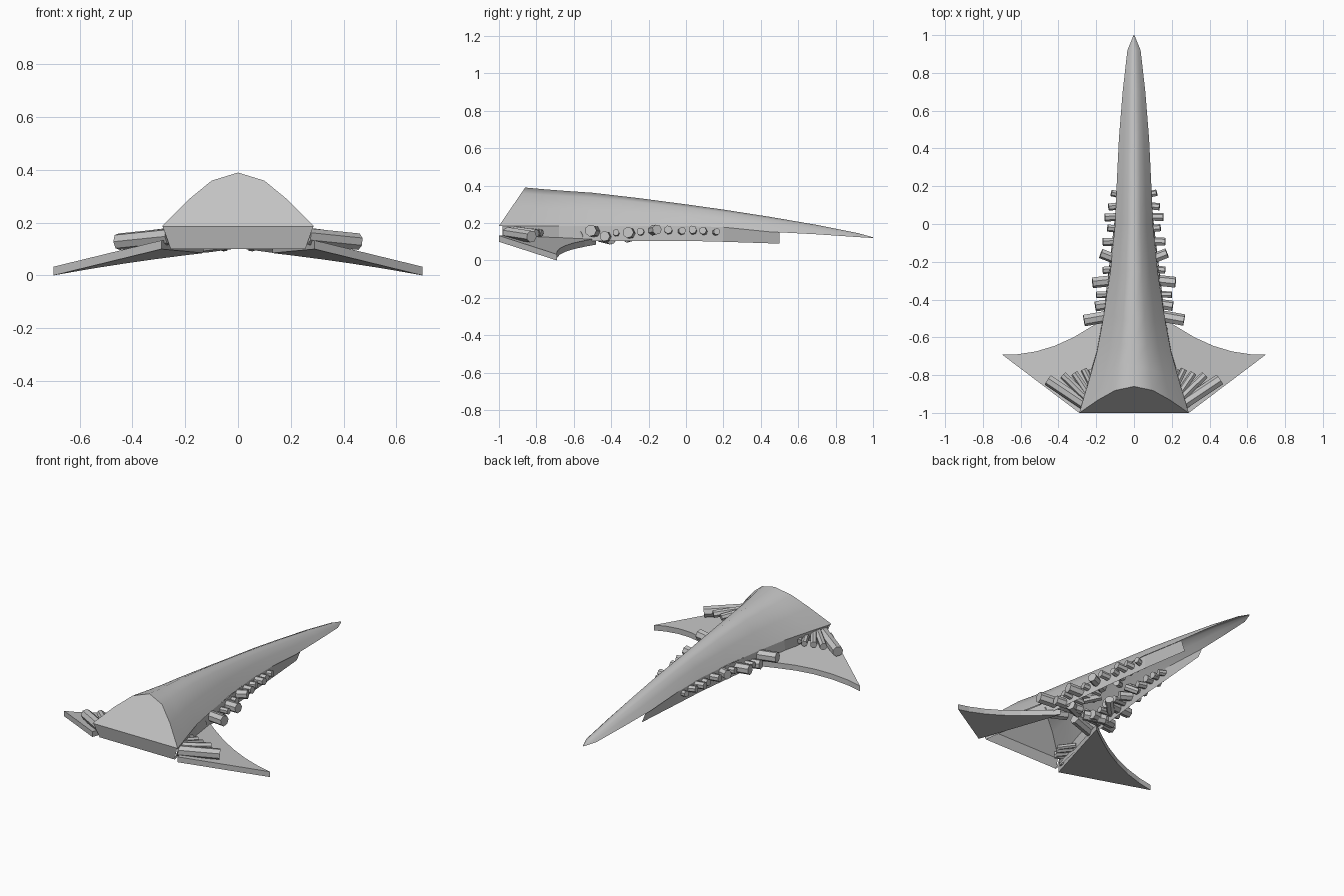
import bpy
import math
from mathutils import Vector

if "Cube" in bpy.data.objects:
    bpy.data.objects.remove(bpy.data.objects["Cube"])

grey = bpy.data.materials.new("plain grey")
grey.diffuse_color = (0.55, 0.55, 0.55, 1)
grey.use_nodes = True
grey.node_tree.nodes["Principled BSDF"].inputs["Base Color"].default_value = grey.diffuse_color


def mesh_object(name, verts, faces, smooth=False):
    me = bpy.data.meshes.new(name)
    me.from_pydata(verts, [], faces)
    me.materials.append(grey)
    ob = bpy.data.objects.new(name, me)
    bpy.context.collection.objects.link(ob)
    if smooth:
        for p in me.polygons:
            p.use_smooth = True
    return ob


def rod(name, a, b, r, sides=7):
    """Prism from point a to point b, mirrored to both sides."""
    for s, tag in ((1, "right"), (-1, "left")):
        p, q = Vector((a[0] * s, a[1], a[2])), Vector((b[0] * s, b[1], b[2]))
        rot = (q - p).to_track_quat('Z', 'Y')
        ring = [rot @ Vector((r * math.cos(t), r * math.sin(t), 0))
                for t in (2 * math.pi * i / sides for i in range(sides))]
        verts = [p + v for v in ring] + [q + v for v in ring]
        faces = [(i, (i + 1) % sides, sides + (i + 1) % sides, sides + i) for i in range(sides)]
        faces += [tuple(reversed(range(sides))), tuple(range(sides, 2 * sides))]
        mesh_object(name + "_" + tag, verts, faces)


# Open arched hull: y at the edge, half width, edge height, ridge height, ridge set-forward
stations = [(-1.0, .29, .185, .39, .14), (-.85, .245, .185, .38, .10), (-.68, .197, .185, .371, .05),
            (-.5, .163, .185, .362, 0), (-.25, .125, .185, .333, 0), (0, .10, .185, .30, 0),
            (.2, .092, .178, .272, 0), (.45, .08, .153, .233, 0), (.7, .06, .14, .19, 0),
            (.92, .035, .125, .146, 0), (1.0, .002, .12, .124, 0)]
half = [(1, 0), (.655, .49), (.345, .85)]
arch = [(-u, h) for u, h in half] + [(0, 1)] + [(u, h) for u, h in reversed(half)]
n = len(arch)
verts = [(u * w, y + s * h, ze + (zt - ze) * h)
         for y, w, ze, zt, s in stations for u, h in arch]
faces = [(k * n + i, k * n + i + 1, (k + 1) * n + i + 1, (k + 1) * n + i)
         for k in range(len(stations) - 1) for i in range(n - 1)]
mesh_object("hull_shell", verts, faces, smooth=True)

# Sloping stern face and the panel below it
mesh_object("stern_face", verts[:n], [tuple(range(n))])
mesh_object("stern_lower_panel",
            [(-.285, -.999, .185), (.285, -.999, .185), (.255, -.98, .1), (-.255, -.98, .1)],
            [(0, 1, 2, 3)])

# Hanging side skirts: y, top half width, top z, bottom half width, bottom z
skirt = [(-.98, .283, .185, .255, .10), (-.68, .192, .185, .20, .105), (-.5, .16, .185, .165, .105),
         (0, .097, .185, .105, .105), (.2, .09, .178, .085, .10), (.5, .074, .15, .05, .09)]
for s, tag in ((1, "right"), (-1, "left")):
    v = []
    for y, wt, zt, wb, zb in skirt:
        v += [(s * wt, y, zt), (s * wb, y, zb)]
    mesh_object("side_skirt_" + tag, v,
                [(2 * i, 2 * i + 1, 2 * i + 3, 2 * i + 2) for i in range(len(skirt) - 1)])

# Swept wings: flat plate on a tilted plane with a concave leading edge
tip, root, trail = Vector((.7, -.69, 0)), Vector((.13, -.48, .085)), Vector((.29, -1, .10))
nor = (root - tip).cross(trail - tip)
outline = [(.7, -.69), (.62, -.69), (.52, -.675), (.42, -.645), (.32, -.6),
           (.22, -.54), (.13, -.48), (.29, -1.0)]
for s, tag in ((1, "right"), (-1, "left")):
    low = [(x, y, tip.z - (nor.x * (x - tip.x) + nor.y * (y - tip.y)) / nor.z) for x, y in outline]
    m = len(low)
    v = [(s * x, y, z) for x, y, z in low] + [(s * x, y, z + .033) for x, y, z in low]
    f = [(i, (i + 1) % m, m + (i + 1) % m, m + i) for i in range(m)]
    f += [tuple(range(m)), tuple(range(m, 2 * m))]
    mesh_object("wing_" + tag, v, f)

# Side rods sticking out under the hull edge: inner y, outer y, inner x, outer x, z, radius
side = [(.15, .165, .05, .12, .155, .018), (.10, .09, .05, .135, .16, .02),
        (.04, .035, .05, .155, .165, .022), (-.03, -.02, .05, .14, .16, .02),
        (-.09, -.095, .04, .165, .165, .022), (-.20, -.155, .06, .175, .165, .027),
        (-.235, -.245, .05, .165, .155, .02), (-.29, -.31, .04, .22, .15, .03),
        (-.37, -.375, .06, .2, .15, .018), (-.41, -.435, .04, .205, .13, .028),
        (-.47, -.51, .04, .265, .16, .032)]
for i, (y0, y1, x0, x1, z, r) in enumerate(side):
    rod("side_rod_%d" % i, (x0, y0, z - .01), (x1, y1, z), r)

# Fan of rods beside the stern
fan = [((.26, -.955), (.455, -.825), .128, .032), ((.22, -.95), (.375, -.80), .145, .022),
       ((.22, -.93), (.315, -.79), .145, .02), ((.2, -.90), (.265, -.77), .145, .018),
       ((.19, -.88), (.23, -.77), .15, .015)]
for i, (a, b, z, r) in enumerate(fan):
    rod("stern_rod_%d" % i, (a[0], a[1], z + .02), (b[0], b[1], z), r)

# Rods visible through the open underside
under = [((.02, -.46, .13), (.13, -.40, .115), .03), ((.03, -.25, .14), (.1, -.32, .12), .025),
         ((.03, -.55, .15), (.17, -.58, .13), .03), ((.02, -.1, .15), (.08, -.06, .125), .02)]
for i, (a, b, r) in enumerate(under):
    rod("underside_rod_%d" % i, a, b, r)
